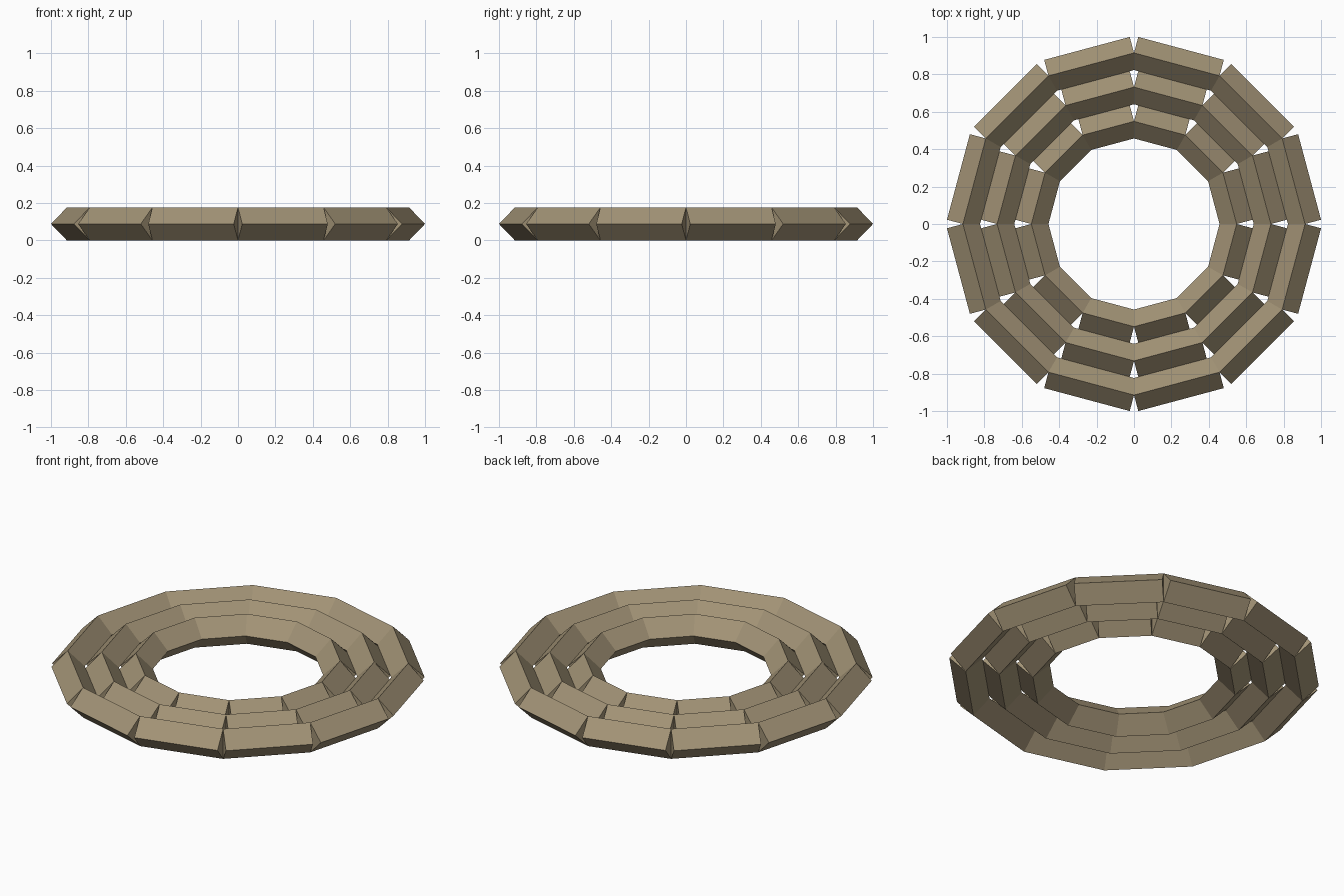
import bpy, bmesh
from math import sin, cos, pi
from mathutils import Matrix

if "Cube" in bpy.data.objects:
    bpy.data.objects.remove(bpy.data.objects["Cube"])

SIDES = 12
HALF = pi / SIDES
STEP = 1 / (5 + cos(HALF) ** 2 / 2)   # ring spacing, so the outer edge reaches 1.0
H = STEP * cos(HALF) / 2              # half diagonal of the square bar

mat = bpy.data.materials.new("tan_stone")
mat.diffuse_color = (0.36, 0.29, 0.18, 1)
mat.use_nodes = True
mat.node_tree.nodes["Principled BSDF"].inputs["Base Color"].default_value = mat.diffuse_color


def bar_ring(name, radius):
    """Ring of capped square bars set on edge, one per polygon side."""
    bm = bmesh.new()
    for i in range(SIDES):
        angle = (2 * i + 1) * HALF
        place = (Matrix.Translation((0, 0, H))
                 @ Matrix.Rotation(angle, 4, 'Z')
                 @ Matrix.Translation((radius * cos(HALF), 0, 0))
                 @ Matrix.Rotation(pi / 2, 4, 'X')
                 @ Matrix.Rotation(pi / 4, 4, 'Z'))
        size = Matrix.Diagonal((H * 2 ** 0.5, H * 2 ** 0.5,
                                2 * radius * sin(HALF), 1))
        bmesh.ops.create_cube(bm, size=1, matrix=place @ size)
    mesh = bpy.data.meshes.new(name)
    bm.to_mesh(mesh)
    bm.free()
    mesh.materials.append(mat)
    bpy.context.collection.objects.link(bpy.data.objects.new(name, mesh))


# Three concentric rings
bar_ring("outer_ring", 5 * STEP)
bar_ring("middle_ring", 4 * STEP)
bar_ring("inner_ring", 3 * STEP)
